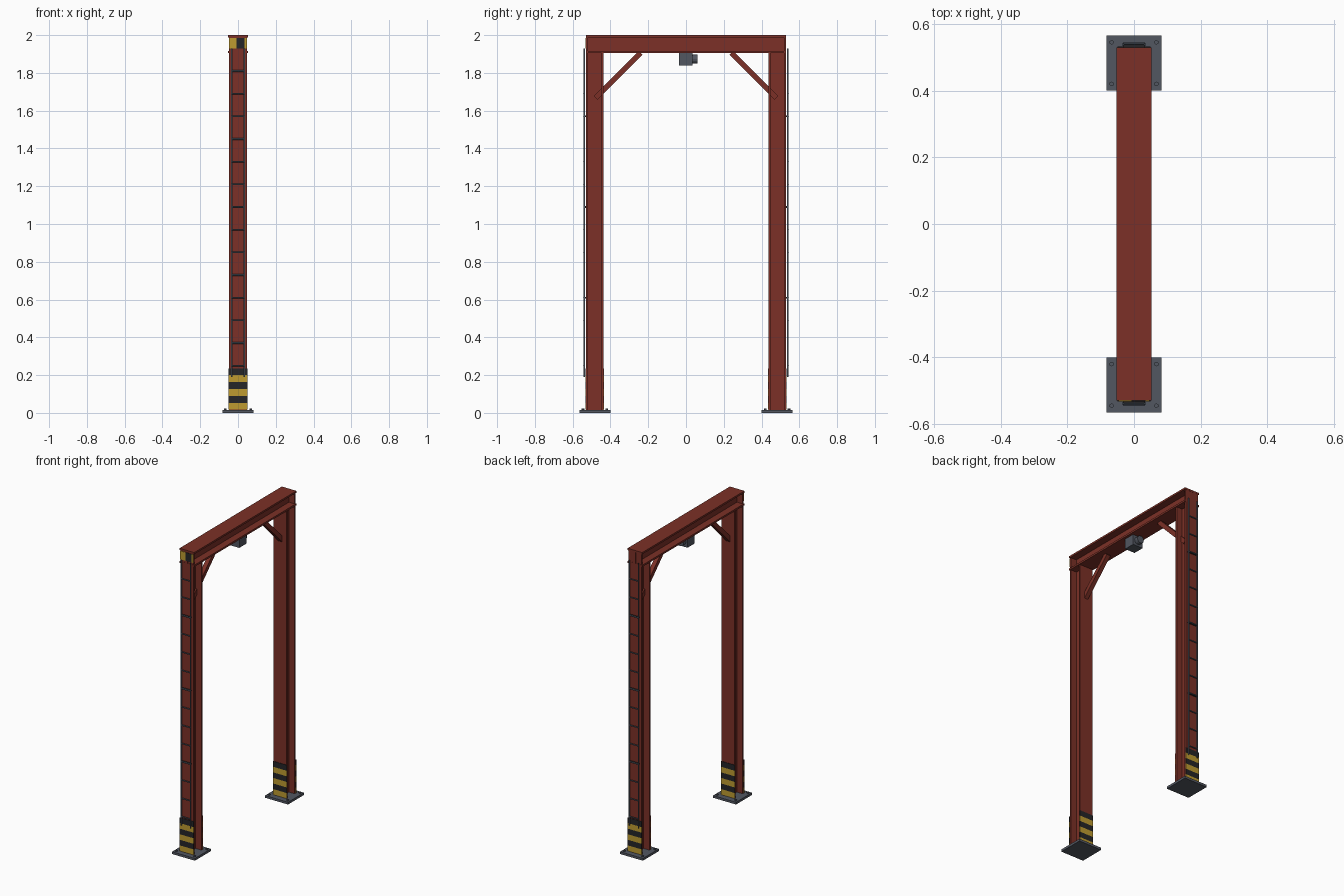
import bpy, bmesh, math
from mathutils import Matrix, Vector

if "Cube" in bpy.data.objects:
    bpy.data.objects.remove(bpy.data.objects["Cube"])


def material(name, rgb):
    m = bpy.data.materials.new(name)
    m.diffuse_color = (*rgb, 1)
    m.use_nodes = True
    m.node_tree.nodes["Principled BSDF"].inputs["Base Color"].default_value = m.diffuse_color
    return m


RED = material("oxide red paint", (0.20, 0.03, 0.02))
STEEL = material("dark steel", (0.085, 0.095, 0.12))
LADDER = material("ladder steel", (0.085, 0.105, 0.135))
YELLOW = material("warning yellow", (0.52, 0.33, 0.03))
BLACK = material("warning black", (0.018, 0.018, 0.02))


class Part:
    """Collects primitives into one mesh object."""
    def __init__(self, name, *mats):
        self.name, self.mats, self.bm = name, mats, bmesh.new()

    def box(self, x0, x1, y0, y1, z0, z1, mat=0, rot=Matrix()):
        c = Vector(((x0 + x1) / 2, (y0 + y1) / 2, (z0 + z1) / 2))
        size = Matrix.Diagonal((x1 - x0, y1 - y0, z1 - z0, 1))
        r = bmesh.ops.create_cube(self.bm, size=1, matrix=Matrix.Translation(c) @ rot @ size)
        for f in {f for v in r["verts"] for f in v.link_faces}:
            f.material_index = mat

    def cyl(self, c, radius, depth, sides, axis="Z"):
        rot = {"Z": Matrix(), "X": Matrix.Rotation(math.pi / 2, 4, "Y"),
               "Y": Matrix.Rotation(math.pi / 2, 4, "X")}[axis]
        bmesh.ops.create_cone(self.bm, cap_ends=True, segments=sides, radius1=radius,
                              radius2=radius, depth=depth, matrix=Matrix.Translation(c) @ rot)

    def done(self):
        me = bpy.data.meshes.new(self.name)
        self.bm.to_mesh(me)
        self.bm.free()
        for m in self.mats:
            me.materials.append(m)
        ob = bpy.data.objects.new(self.name, me)
        bpy.context.collection.objects.link(ob)
        return ob


# Top I-beam with closing end plates
beam = Part("top_beam", RED)
beam.box(-0.053, 0.053, -0.53, 0.53, 1.988, 2.0)
beam.box(-0.053, 0.053, -0.53, 0.53, 1.905, 1.917)
beam.box(-0.006, 0.006, -0.53, 0.53, 1.917, 1.988)
for s in (-1, 1):
    beam.box(-0.047, 0.047, *sorted((s * 0.52, s * 0.529)), 1.917, 1.988)
beam.done()

# Warning plate on the front end of the beam
sign = Part("beam_warning_plate", YELLOW, BLACK)
for x0, x1, m in ((-0.047, -0.007, 0), (-0.007, 0.035, 1), (0.035, 0.047, 0)):
    sign.box(x0, x1, -0.532, -0.529, 1.93, 1.985, m)
sign.done()

for s, side in ((-1, "front"), (1, "back")):
    def ys(a, b):
        return sorted((s * a, s * b))

    # H-section column, flanges facing front and back
    col = Part(side + "_column", RED)
    col.box(-0.047, 0.047, *ys(0.52, 0.53), 0.015, 1.905)
    col.box(-0.047, 0.047, *ys(0.437, 0.447), 0.015, 1.905)
    col.box(-0.005, 0.005, *ys(0.447, 0.52), 0.015, 1.905)
    col.done()

    # Base plate and anchor bolts
    base = Part(side + "_base_plate", STEEL)
    base.box(-0.083, 0.083, *ys(0.4, 0.565), 0, 0.015)
    for x in (-0.067, 0.067):
        for y in (0.42, 0.545):
            base.cyl((x, s * y, 0.018), 0.007, 0.008, 6)
    base.done()

    # Striped guards on the outer and inner flange
    guard = Part(side + "_striped_guards", YELLOW, BLACK)
    for a, b in ((0.53, 0.533), (0.434, 0.437)):
        for i in range(6):
            z = 0.017 + i * 0.0365
            guard.box(-0.05, 0.05, *ys(a, b), z, z + 0.0365, i % 2)
    guard.done()

    # Diagonal knee brace
    brace = Part(side + "_brace", RED)
    y, z = s * 0.36, 1.787
    brace.box(-0.014, 0.014, y - 0.014, y + 0.014, z - 0.168, z + 0.168,
              rot=Matrix.Rotation(s * math.pi / 4, 4, "X"))
    brace.done()

    # Ladder: two rails, rungs every 0.12, dark wall brackets
    lad = Part(side + "_ladder", LADDER, BLACK)
    for x in (-0.033, 0.033):
        lad.box(x - 0.003, x + 0.003, *ys(0.536, 0.542), 0.19, 1.93)
    for k in range(14):
        z = 0.25 + 0.12 * k
        lad.cyl((0, s * 0.5405, z), 0.004, 0.066, 8, "X")
        if k in (3, 7, 11):
            lad.box(-0.033, 0.033, *ys(0.53, 0.541), z - 0.004, z + 0.004, 1)
    lad.done()

# Hoist housing under the beam with its motor
hoist = Part("hoist_housing", STEEL)
hoist.box(-0.036, 0.036, -0.038, 0.035, 1.838, 1.906)
hoist.done()
motor = Part("hoist_motor", STEEL)
motor.cyl((0, 0.046, 1.873), 0.024, 0.03, 16, "Y")
motor.done()
